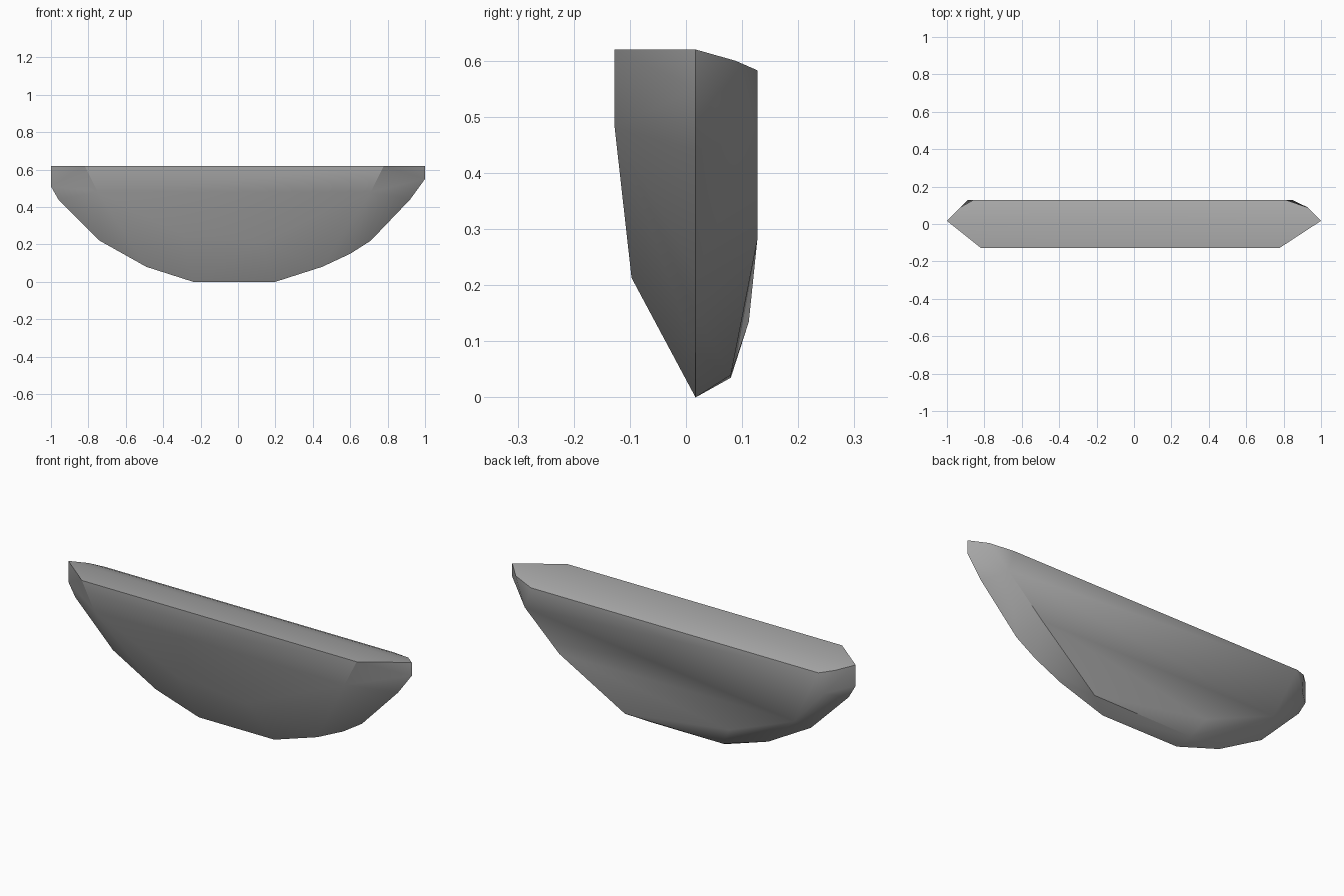
import bpy
import bmesh
import math

cube = bpy.data.objects.get("Cube")
if cube:
    bpy.data.objects.remove(cube, do_unlink=True)

# Plain grey stone
stone = bpy.data.materials.new("grey stone")
stone.use_nodes = True
grey = (0.38, 0.38, 0.38, 1)
stone.diffuse_color = grey
stone.node_tree.nodes["Principled BSDF"].inputs["Base Color"].default_value = grey

TOP = 0.62
RIM_Y, FRONT_Y, BACK_Y = 0.017, -0.127, 0.127

# Half-round rim outline, as (x, z)
rim = [(-1, TOP), (-1, .51), (-.96, .44), (-.74, .22), (-.49, .08), (-.24, 0),
       (.2, 0), (.45, .08), (.6, .15), (.71, .22), (.92, .44), (1, .55), (1, TOP)]
# Corners of the flat front
front = [(-.82, TOP), (-.75, .48), (.71, .48), (.78, TOP)]
# Corners of the flat back
back = [(-.86, .583), (-.89, .48), (-.72, .29), (.65, .28), (.85, .47), (.815, .583)]
# Chipped facets between the rim and the flats, as (x, y, z)
chips = [(-.29, -.1, .25), (.12, -.097, .213),
         (-.93, .088, .6), (.93, .088, .6),
         (-.33, .112, .135), (-.27, .08, .035), (.3, .08, .04)]

points = [(x, y, z) for outline, y in ((rim, RIM_Y), (front, FRONT_Y), (back, BACK_Y))
          for x, z in outline] + chips

# Wrap the faceted slab around its corners
bm = bmesh.new()
for p in points:
    bm.verts.new(p)
bmesh.ops.convex_hull(bm, input=bm.verts[:])
loose = [v for v in bm.verts if not v.link_faces]
bmesh.ops.delete(bm, geom=loose, context="VERTS")
bmesh.ops.dissolve_limit(bm, angle_limit=math.radians(0.5),
                         verts=bm.verts[:], edges=bm.edges[:])
bmesh.ops.recalc_face_normals(bm, faces=bm.faces[:])

mesh = bpy.data.meshes.new("stone_slab")
bm.to_mesh(mesh)
bm.free()
mesh.materials.append(stone)
slab = bpy.data.objects.new("stone_slab", mesh)
bpy.context.collection.objects.link(slab)

# Soft facets, crisp main edges
bpy.ops.object.select_all(action="DESELECT")
slab.select_set(True)
bpy.context.view_layer.objects.active = slab
bpy.ops.object.shade_smooth_by_angle(angle=math.radians(30))
